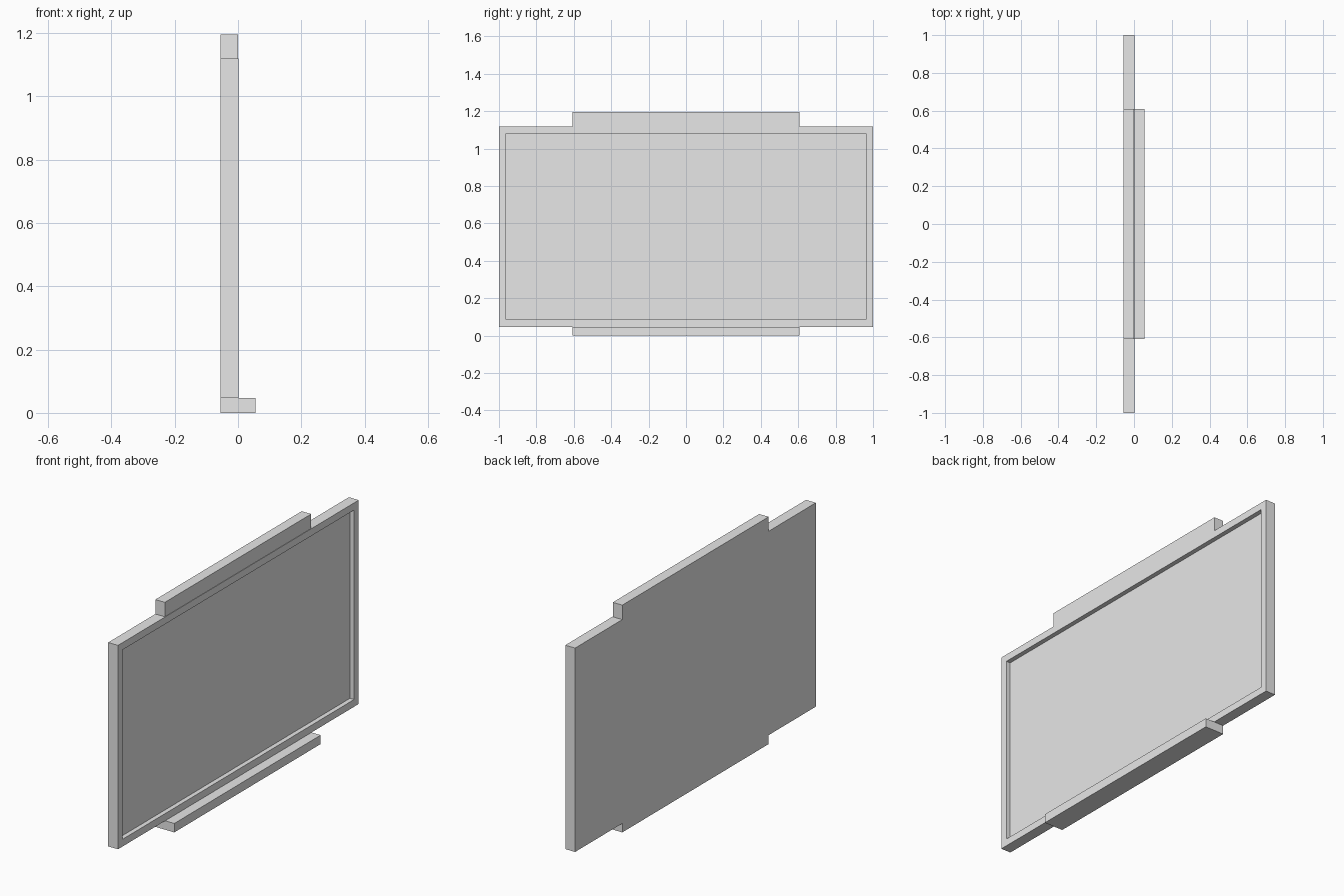
import bpy
import bmesh
from mathutils import Vector

cube = bpy.data.objects.get("Cube")
if cube:
    bpy.data.objects.remove(cube, do_unlink=True)

grey = bpy.data.materials.new("light grey")
grey.use_nodes = True
COLOUR = (0.8, 0.8, 0.8, 1)
grey.diffuse_color = COLOUR
grey.node_tree.nodes["Principled BSDF"].inputs["Base Color"].default_value = COLOUR

BACK = -0.055   # shared flush back plane
TAB = 0.608     # half width of the top tab and bottom ledge


def box(name, front, half_width, bottom, top, rim=0, recess=0):
    """Box from the back plane to x = front, with an optional recessed +x face."""
    bm = bmesh.new()
    bmesh.ops.create_cube(bm, size=1)
    bmesh.ops.scale(bm, vec=(front - BACK, 2 * half_width, top - bottom), verts=bm.verts)
    bmesh.ops.translate(bm, vec=((front + BACK) / 2, 0, (top + bottom) / 2), verts=bm.verts)
    if recess:
        face = max(bm.faces, key=lambda f: f.normal.x)
        bmesh.ops.inset_region(bm, faces=[face], thickness=rim, use_even_offset=True)
        # second inset gives the vertical recess walls
        bmesh.ops.inset_region(bm, faces=[face], thickness=0)
        bmesh.ops.translate(bm, vec=Vector((-recess, 0, 0)), verts=face.verts)
    mesh = bpy.data.meshes.new(name)
    bm.to_mesh(mesh)
    bm.free()
    mesh.materials.append(grey)
    obj = bpy.data.objects.new(name, mesh)
    bpy.context.collection.objects.link(obj)
    return obj


# Framed panel with sunken face
box("panel", 0.002, 1.0, 0.047, 1.119, rim=0.038, recess=0.024)
# Raised tab on the top edge
box("top_tab", 0.0, TAB, 1.119, 1.195)
# Tray ledge projecting below the panel
box("bottom_ledge", 0.055, TAB, 0.0, 0.047)
